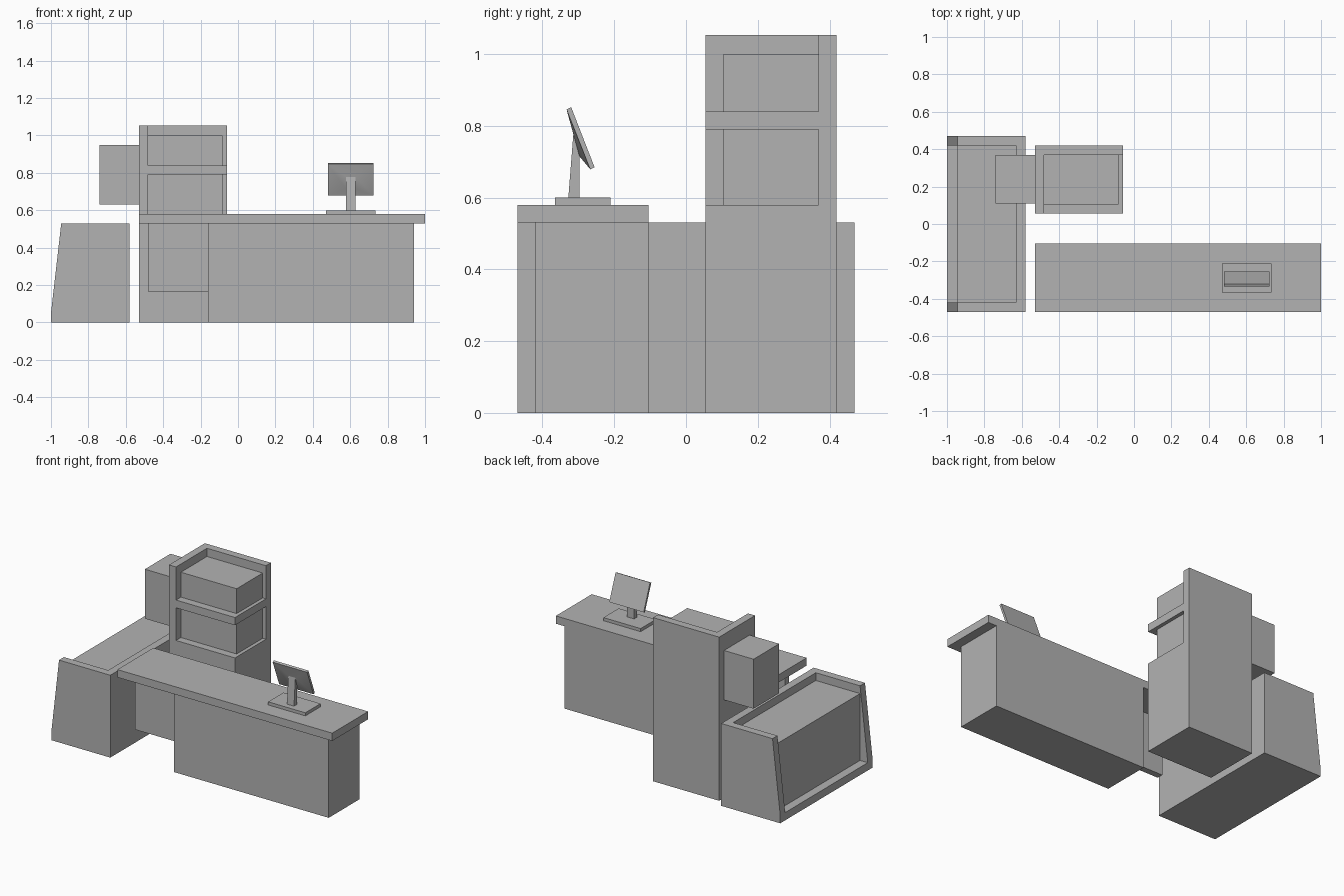
import bpy
import bmesh
import math

if "Cube" in bpy.data.objects:
    bpy.data.objects.remove(bpy.data.objects["Cube"], do_unlink=True)

# Single flat colour
grey = bpy.data.materials.new("neutral_grey")
grey.use_nodes = True
grey.diffuse_color = (0.45, 0.45, 0.45, 1)
bsdf = next(n for n in grey.node_tree.nodes if n.type == "BSDF_PRINCIPLED")
bsdf.inputs["Base Color"].default_value = (0.45, 0.45, 0.45, 1)


def finish(name, bm):
    bmesh.ops.recalc_face_normals(bm, faces=bm.faces)
    mesh = bpy.data.meshes.new(name)
    bm.to_mesh(mesh)
    bm.free()
    mesh.materials.append(grey)
    obj = bpy.data.objects.new(name, mesh)
    bpy.context.collection.objects.link(obj)
    return obj


def loft(name, rings):
    """Skin a closed solid through rings with equal point counts."""
    bm = bmesh.new()
    loops = [[bm.verts.new(p) for p in ring] for ring in rings]
    n = len(loops[0])
    for a, b in zip(loops, loops[1:]):
        for i in range(n):
            j = (i + 1) % n
            bm.faces.new((a[i], a[j], b[j], b[i]))
    bm.faces.new(loops[0])
    bm.faces.new(loops[-1])
    return finish(name, bm)


def box(name, x, y, z):
    return loft(name, [[(x[0], y[0], h), (x[1], y[0], h),
                        (x[1], y[1], h), (x[0], y[1], h)] for h in z])


def prism_x(name, x, profile):
    """Extrude a (y, z) profile along x."""
    return loft(name, [[(px, y, z) for y, z in profile] for px in x])


def prism_y(name, y, profile):
    """Extrude an (x, z) profile along y."""
    return loft(name, [[(x, py, z) for x, z in profile] for py in y])


# Front counter: worktop, closed cabinet and raised modesty panel
box("counter_top", (-0.53, 1.0), (-0.47, -0.105), (0.53, 0.58))
box("counter_cabinet", (-0.16, 0.94), (-0.42, -0.105), (0, 0.53))
box("modesty_panel", (-0.48, -0.16), (-0.36, -0.32), (0.165, 0.53))

# Tall shelf tower: solid base, walls on the right and back, one shelf
box("tower_base", (-0.53, -0.06), (0.055, 0.42), (0, 0.58))
box("tower_side_wall", (-0.53, -0.48), (0.055, 0.42), (0.58, 1.053))
box("tower_back_wall", (-0.48, -0.06), (0.37, 0.42), (0.58, 1.053))
box("tower_shelf", (-0.48, -0.06), (0.055, 0.37), (0.79, 0.84))

# Inset boxes standing in the tower niches
for label, z in (("lower", (0.58, 0.79)), ("upper", (0.84, 1.0))):
    box(label + "_niche_box", (-0.48, -0.083), (0.105, 0.37), z)

# Box hung on the outside of the tower
box("wall_box", (-0.74, -0.53), (0.11, 0.37), (0.63, 0.948))

# Display case: sloped end panels, back rail, bottom lip and recessed core
END = [(-1.0, 0), (-0.58, 0), (-0.58, 0.53), (-0.945, 0.53), (-1.0, 0.05)]
for label, y in (("front", (-0.47, -0.42)), ("back", (0.42, 0.47))):
    prism_y("case_" + label + "_panel", y, END)
CORE = [(-1.0, 0), (-0.58, 0), (-0.58, 0.53), (-0.63, 0.53),
        (-0.63, 0.48), (-0.945, 0.48), (-0.945, 0.05), (-1.0, 0.05)]
prism_y("case_core", (-0.42, 0.42), CORE)

# Monitor: base plate, tapered stem, tilted screen
box("monitor_base", (0.47, 0.735), (-0.365, -0.21), (0.58, 0.60))
prism_x("monitor_stem", (0.578, 0.628),
        [(-0.328, 0.60), (-0.297, 0.60), (-0.297, 0.715), (-0.314, 0.777)])
prism_x("monitor_screen", (0.48, 0.725),
        [(-0.333, 0.846), (-0.267, 0.679), (-0.255, 0.685), (-0.320, 0.852)])


# Shallow bulge on the back of the screen, narrowing to the stem
def ring(x0, x1, low, high):
    return [(x0, *low), (x1, *low), (x1, *high), (x0, *high)]


bulge = loft("monitor_back_bulge", [
    ring(0.48, 0.725, (-0.267, 0.679), (-0.333, 0.846)),
    ring(0.578, 0.628, (-0.297, 0.715), (-0.314, 0.777))])
bpy.ops.object.select_all(action="DESELECT")
bulge.select_set(True)
bpy.context.view_layer.objects.active = bulge
bpy.ops.object.shade_smooth_by_angle(angle=math.radians(40))
